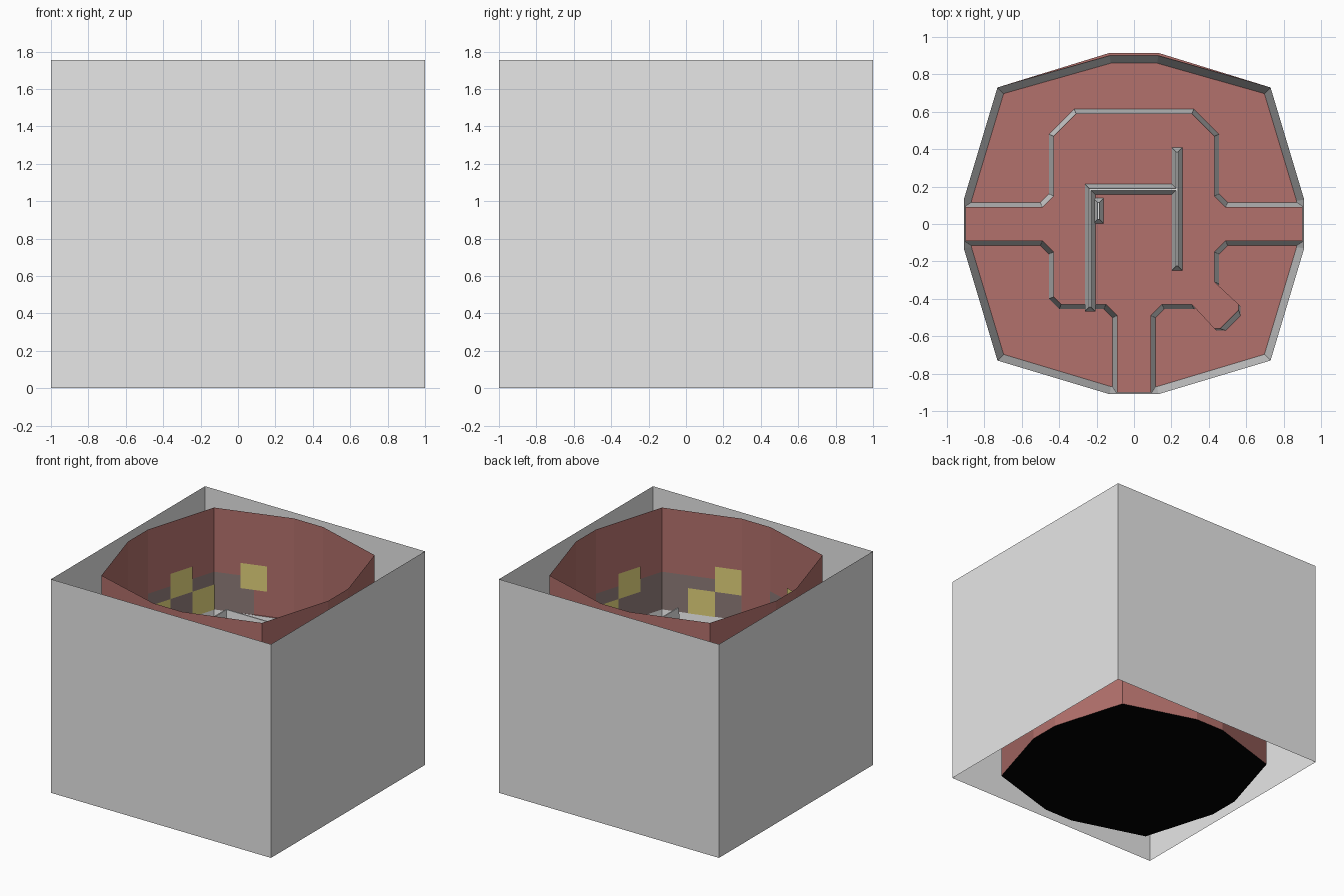
import bpy
from mathutils import Vector

if "Cube" in bpy.data.objects:
    bpy.data.objects.remove(bpy.data.objects["Cube"])

TOP, DECK, PIT = 1.755, 0.92, 0.45


def mat(name, col):
    m = bpy.data.materials.new(name)
    m.diffuse_color = (*col, 1)
    m.use_nodes = True
    m.node_tree.nodes["Principled BSDF"].inputs["Base Color"].default_value = m.diffuse_color
    return m


GREY = mat("pale_grey", (0.8, 0.8, 0.8))
RED = mat("brick_red", (0.45, 0.165, 0.15))
DARK = mat("dark_stone", (0.27, 0.20, 0.19))
YELLOW = mat("window_yellow", (0.76, 0.65, 0.2))
BLACK = mat("black", (0, 0, 0))


def make(name, verts, faces, mats, pick=None):
    me = bpy.data.meshes.new(name)
    me.from_pydata(verts, [], faces)
    for m in mats:
        me.materials.append(m)
    if pick:
        for p in me.polygons:
            p.material_index = pick(p)
    ob = bpy.data.objects.new(name, me)
    bpy.context.collection.objects.link(ob)
    return ob


def ring(name, low, high, z0, z1, mats, cap=None):
    """Band between two outlines; cap adds a floor at 'low' or a deck at 'high'."""
    n = len(low)
    v = [(x, y, z0) for x, y in low] + [(x, y, z1) for x, y in high]
    f = [(i, (i + 1) % n, n + (i + 1) % n, n + i) for i in range(n)]
    if cap == "high":
        f.append(tuple(range(n, 2 * n)))
    elif cap == "low":
        f.append(tuple(range(n)))
    return make(name, v, f, mats, lambda p: 1 if cap and p.index == n else 0)


def offset(pts, d):
    """Move a counter-clockwise outline outward by d with mitred corners."""
    out = []
    for i, p in enumerate(pts):
        a, b, c = Vector(pts[i - 1]), Vector(p), Vector(pts[(i + 1) % len(pts)])
        e, g = (b - a).normalized(), (c - b).normalized()
        n1, n2 = Vector((e.y, -e.x)), Vector((g.y, -g.x))
        m = n1 + n2
        out.append(tuple(b + m * (d / max(0.3, 1 + n1.dot(n2)))))
    return out


# Outer open box
sq = [(-1, -1), (1, -1), (1, 1), (-1, 1)]
ring("outer_box", sq, sq, 0, TOP, [GREY])

# Twelve-sided room, counter-clockwise from the front door
room = [(-.13, -.91), (.13, -.91), (.73, -.73), (.91, -.13), (.91, .13), (.73, .73),
        (.13, .915), (-.13, .915), (-.73, .73), (-.91, .13), (-.91, -.13), (-.73, -.73)]
ring("room_wall", room, room, 0, TOP, [RED])
make("underside", [(x, y, 0) for x, y in room], [tuple(range(12))], [BLACK])

# Sloped pit sides and pit floor
lip = [(x, min(y, .90)) for x, y in room]
foot = [(x * .955, y * .955) for x, y in lip]
ring("pit_side", foot, lip, PIT, DECK, [GREY, RED], "low")
ring("back_ledge", lip, room, DECK, DECK, [RED])

# Raised walkway with three arms
walk = [(-.09, -.90), (.09, -.90), (.09, -.49), (.15, -.43), (.31, -.43), (.43, -.31),
        (.43, -.15), (.49, -.09), (.90, -.09), (.90, .09), (.49, .09), (.43, .15),
        (.43, .47), (.31, .59), (-.31, .59), (-.43, .47), (-.43, .15), (-.49, .09),
        (-.90, .09), (-.90, -.09), (-.49, -.09), (-.43, -.15), (-.43, -.39),
        (-.39, -.43), (-.15, -.43), (-.09, -.49)]
base = [(max(-.9, min(.9, x)), max(-.9, y)) for x, y in offset(walk, .025)]
ring("walkway", base, walk, PIT, DECK, [GREY, RED], "high")

# Diagonal spur off the walkway, with a sloped grey end
tip = [(.30, -.42), (.43, -.56), (.46, -.56), (.56, -.46), (.56, -.43), (.42, -.30)]
tip_low = [(.30, -.42), (.44, -.57), (.49, -.57), (.57, -.49), (.57, -.44), (.42, -.30)]
spur = ring("spur", tip_low, tip, PIT, DECK + .002, [RED, GREY], "high")
for p in spur.data.polygons:
    p.material_index = 1 if p.index in (1, 2, 3) else 0


# Tapered dividing walls
def divider(name, a, b, z1=1.26):
    a, b = Vector(a), Vector(b)
    d = (b - a).normalized()
    s = Vector((-d.y, d.x))

    def outline(w):
        return [tuple(q) for q in (a - s * w - d * w, b - s * w + d * w,
                                   b + s * w + d * w, a + s * w - d * w)]
    ring(name, outline(.028), outline(.005), DECK, z1, [GREY, GREY], "high")


divider("divider_left", (-.235, -.44), (-.235, .185))
divider("divider_middle", (-.235, .185), (.23, .185))
divider("divider_right", (.23, -.22), (.23, .38))
divider("door_stub", (-.19, .03), (-.19, .11), 1.1)


# Thin panels on the room walls: t runs from corner to door
def panel(name, corner, door, t0, t1, z0, z1, m, gap):
    a, b = Vector(corner), Vector(door)
    d = (b - a).normalized()
    n = Vector((-d.y, d.x))
    if n.dot(a + b) > 0:
        n = -n
    p, q = a.lerp(b, t0) + n * gap, a.lerp(b, t1) + n * gap
    make(name, [(*p, z0), (*q, z0), (*q, z1), (*p, z1)], [(0, 1, 2, 3)], [m])


# Each wall: corner index, door index, dark extent, (column, row) of lit windows
walls = [(2, 1, 1, [(2, 1), (1, 0)]), (2, 3, 1, [(1, 1), (2, 0)]),
         (8, 7, .5, [(1, 1)]), (8, 9, 1, [(1, 1), (0, 0), (2, 0)]),
         (11, 0, 1, [(1, 1), (2, 0)]), (11, 10, 1, [(1, 1), (0, 0)]),
         (5, 4, 1, [(1, 1), (2, 0)])]
for c, d, ext, lit in walls:
    panel("dark_wall_panel", room[c], room[d], 0, ext, DECK, 1.23, DARK, .004)
    for col, row in lit:
        z = DECK + .207 * row
        panel("window", room[c], room[d], col / 3, (col + 1) / 3, z, z + .207, YELLOW, .008)
